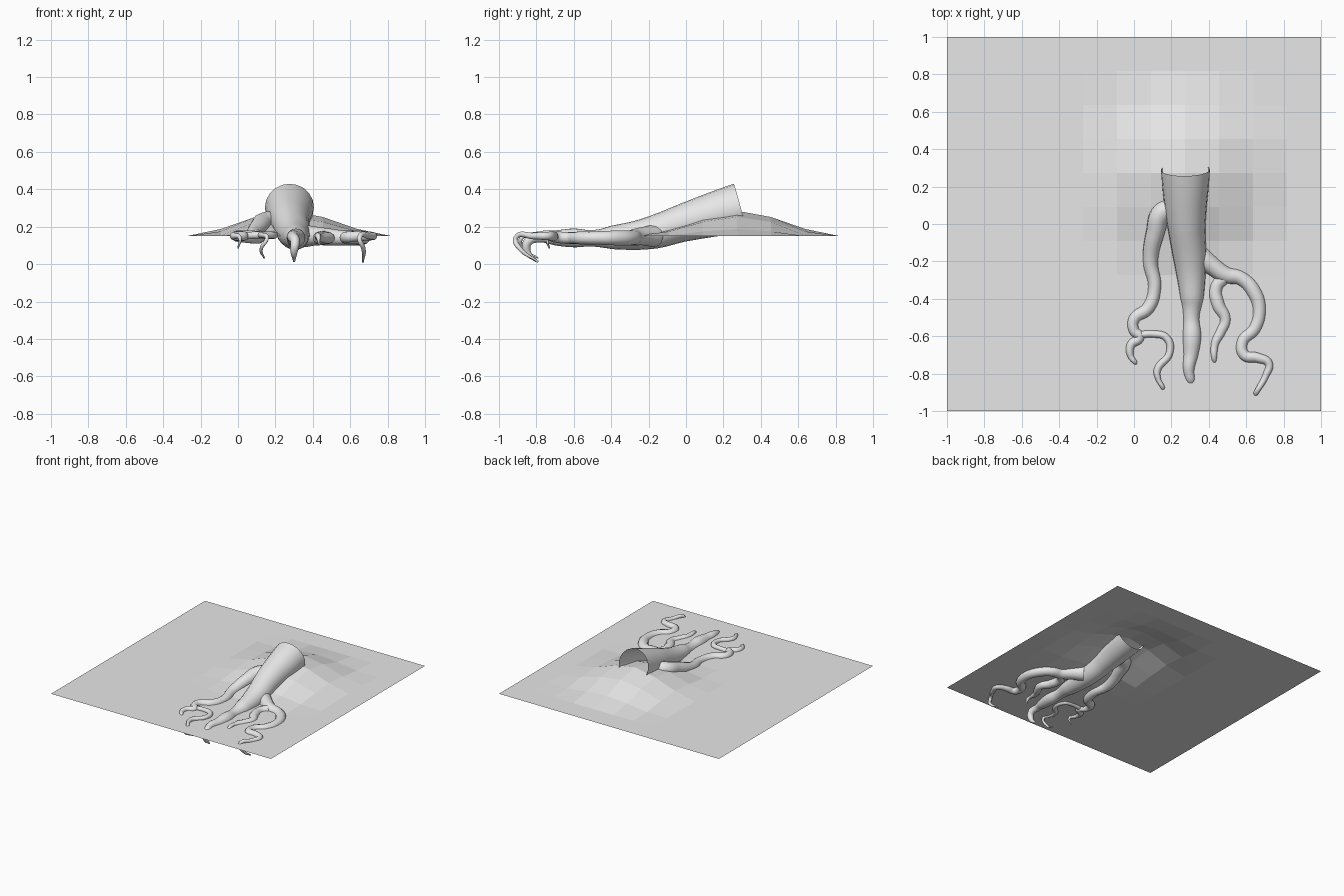
import bpy, bmesh, math

def material(name, v):
    m = bpy.data.materials.new(name)
    m.diffuse_color = (v, v, v, 1)
    return m

grey = material("plain grey", 0.8)

# Ground sheet: 11 x 11 flat cells with a smooth mound
me = bpy.data.meshes.new("ground_sheet")
bm = bmesh.new()
bmesh.ops.create_grid(bm, x_segments=11, y_segments=11, size=1.0)
for v in bm.verts:
    t = max(0, 1 - math.hypot(v.co.x - 0.273, v.co.y - 0.273) / 0.56)
    v.co.z = 0.15 + 0.135 * (3 * t * t - 2 * t ** 3)
bm.to_mesh(me)
bm.free()
me.materials.append(grey)
bpy.context.collection.objects.link(bpy.data.objects.new("ground_sheet", me))

def root(name, pts, sides=4):
    """Smooth tapering open tube through (x, y, z, radius) points."""
    cu = bpy.data.curves.new(name, 'CURVE')
    cu.dimensions = '3D'
    cu.bevel_depth = 1.0
    cu.bevel_resolution = sides
    cu.resolution_u = 8
    sp = cu.splines.new('BEZIER')
    sp.radius_interpolation = 'CARDINAL'
    sp.bezier_points.add(len(pts) - 1)
    for p, (x, y, z, r) in zip(sp.bezier_points, pts):
        p.co = (x, y, z)
        p.radius = r
        p.handle_left_type = p.handle_right_type = 'AUTO'
    ob = bpy.data.objects.new(name, cu)
    bpy.context.collection.objects.link(ob)
    bpy.ops.object.select_all(action='DESELECT')
    ob.select_set(True)
    bpy.context.view_layer.objects.active = ob
    bpy.ops.object.convert(target='MESH')
    ob = bpy.context.object
    ob.data.materials.clear()
    ob.data.materials.append(grey)
    bpy.ops.object.shade_smooth()

# Thick main root, hollow at the top end
root("main_root", [
    (.275, .29, .303, .131), (.28, 0, .225, .103), (.30, -.2, .165, .086),
    (.31, -.4, .142, .062), (.307, -.5, .138, .044), (.31, -.6, .14, .05),
    (.305, -.69, .14, .041), (.293, -.78, .145, .03), (.305, -.845, .12, .025),
    (.30, -.85, .07, .02), (.30, -.80, .015, .006)], 8)

# Left side root with its two tips
root("left_root", [
    (.215, .09, .23, .05), (.15, .06, .225, .055), (.115, -.04, .20, .05),
    (.088, -.2, .155, .041), (.11, -.34, .145, .035), (.075, -.45, .145, .035),
    (.0, -.51, .15, .031), (.0, -.57, .15, .028), (.03, -.605, .15, .026),
    (-.015, -.645, .15, .024), (-.02, -.70, .15, .018),
    (.01, -.745, .14, .01), (.0, -.73, .085, .004)])
root("left_root_fork", [
    (.02, -.595, .15, .02), (.10, -.588, .155, .019), (.175, -.61, .155, .02),
    (.19, -.69, .155, .019), (.125, -.78, .155, .019), (.13, -.83, .155, .014),
    (.155, -.88, .14, .011), (.125, -.87, .085, .009), (.14, -.79, .032, .004)])

# Right side root with its two tips
root("right_root", [
    (.35, -.17, .15, .06), (.42, -.225, .15, .05), (.49, -.272, .145, .045),
    (.57, -.29, .14, .04), (.64, -.36, .14, .04), (.67, -.46, .14, .036),
    (.645, -.56, .14, .034), (.58, -.63, .14, .032), (.59, -.70, .145, .03),
    (.66, -.715, .15, .027), (.72, -.745, .15, .022), (.705, -.81, .15, .018),
    (.65, -.91, .14, .013), (.67, -.89, .085, .012), (.668, -.79, .012, .005)])
root("right_root_fork", [
    (.49, -.28, .145, .035), (.44, -.34, .14, .035), (.45, -.43, .14, .036),
    (.488, -.51, .14, .03), (.465, -.575, .14, .028), (.433, -.64, .145, .022),
    (.43, -.735, .14, .012), (.435, -.74, .10, .004)])
